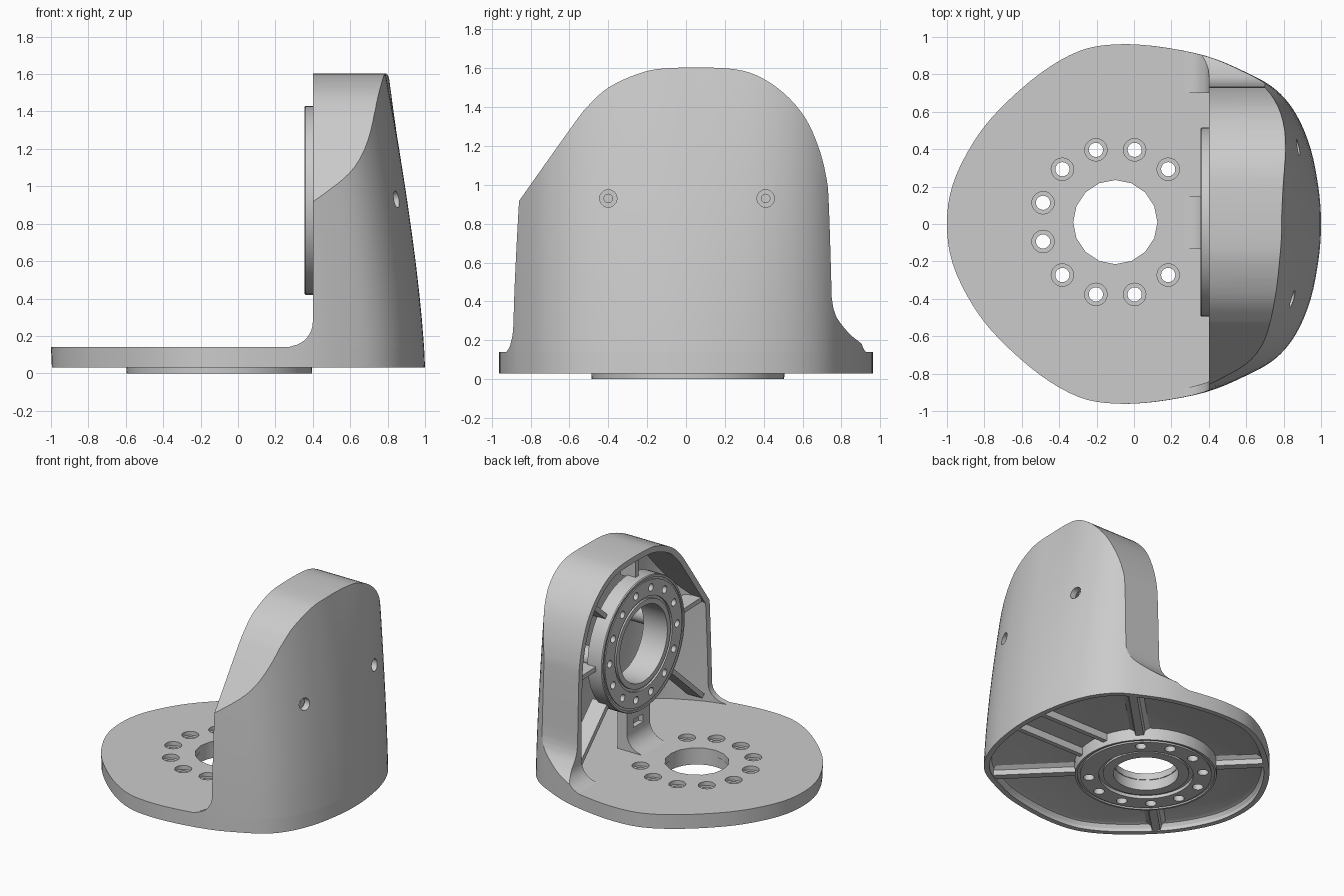
import bpy, bmesh
from math import sin, cos, pi, radians
from mathutils import Vector

cube = bpy.data.objects.get("Cube")
if cube:
    bpy.data.objects.remove(cube, do_unlink=True)

grey = bpy.data.materials.new("light grey")
grey.use_nodes = True
grey.diffuse_color = (0.6, 0.6, 0.6, 1)
grey.node_tree.nodes["Principled BSDF"].inputs["Base Color"].default_value = (0.6, 0.6, 0.6, 1)
parts = []


def place(pts, axis, h):
    """Put a 2D outline in the plane across the axis, at height h."""
    if axis == "x":
        return [(h, u, v) for u, v in pts]
    if axis == "y":
        return [(u, h, v) for u, v in pts]
    return [(u, v, h) for u, v in pts]


def solid(name, lofts, closed=False):
    """One object from lofts, each a list of matching vertex rings."""
    bm = bmesh.new()
    for rings in lofts:
        vs = [[bm.verts.new(p) for p in r] for r in rings]
        n = len(vs[0])
        for k in range(len(vs) if closed else len(vs) - 1):
            a, b = vs[k], vs[(k + 1) % len(vs)]
            for i in range(n):
                j = (i + 1) % n
                bm.faces.new((a[i], a[j], b[j], b[i]))
        if not closed:
            bm.faces.new(vs[0])
            bm.faces.new(vs[-1])
    bmesh.ops.recalc_face_normals(bm, faces=bm.faces)
    me = bpy.data.meshes.new(name)
    bm.to_mesh(me)
    bm.free()
    me.materials.append(grey)
    ob = bpy.data.objects.new(name, me)
    bpy.context.collection.objects.link(ob)
    parts.append(ob)
    return ob


def prism(pts, axis, a, b):
    return [place(pts, axis, a), place(pts, axis, b)]


def combine(target, tool, op="DIFFERENCE"):
    """Apply a boolean and discard the tool."""
    mod = target.modifiers.new("cut", "BOOLEAN")
    mod.object, mod.operation, mod.solver = tool, op, "EXACT"
    deps = bpy.context.evaluated_depsgraph_get()
    me = bpy.data.meshes.new_from_object(target.evaluated_get(deps))
    target.modifiers.clear()
    target.data = me
    parts.remove(tool)
    bpy.data.objects.remove(tool, do_unlink=True)


def circle(c, r, n=32):
    return [(c[0] + r * cos(2 * pi * i / n), c[1] + r * sin(2 * pi * i / n)) for i in range(n)]


def smooth(pts, closed, steps=4):
    """Catmull-Rom curve through the points."""
    p = [Vector(q) for q in pts]
    n, out = len(p), []
    for i in range(n if closed else n - 1):
        ids = [i - 1, i, i + 1, i + 2]
        a, b, c, d = (p[k % n] if closed else p[min(max(k, 0), n - 1)] for k in ids)
        for s in range(steps):
            t = s / steps
            out.append(tuple(0.5 * (2 * b + (c - a) * t + (2 * a - 5 * b + 4 * c - d) * t * t
                                    + (3 * b - a - 3 * c + d) * t ** 3)))
    return out if closed else out + [tuple(p[-1])]


def inset(pts, d):
    n = len(pts)
    area = sum(pts[i - 1][0] * pts[i][1] - pts[i][0] * pts[i - 1][1] for i in range(n))
    out = []
    for i in range(n):
        t = (Vector(pts[(i + 1) % n]) - Vector(pts[i - 1])).normalized() * (1 if area > 0 else -1)
        out.append((pts[i][0] - t.y * d, pts[i][1] + t.x * d))
    return out


def reach(c, ang, poly):
    """Distance from c to the polygon along an angle."""
    dx, dy = cos(ang), sin(ang)
    for i in range(len(poly)):
        ax, ay = poly[i - 1][0] - c[0], poly[i - 1][1] - c[1]
        bx, by = poly[i][0] - c[0], poly[i][1] - c[1]
        sa, sb = dx * ay - dy * ax, dx * by - dy * bx
        if sa * sb <= 0 and sa != sb:
            t = sa / (sa - sb)
            r = (ax + t * (bx - ax)) * dx + (ay + t * (by - ay)) * dy
            if r > 0:
                return r
    return 0.6


def spoke(c, ang, r0, r1, w):
    d, s = Vector((cos(ang), sin(ang))), Vector((-sin(ang), cos(ang))) * w
    c = Vector(c)
    return [tuple(q) for q in (c + d * r0 - s, c + d * r1 - s, c + d * r1 + s, c + d * r0 + s)]


def lean(y, z):
    """Backward slope of the shell, easing off toward the left side."""
    t = min(max(y / 0.75, 0), 1)
    ease = 1 - 0.6 * t * t * (3 - 2 * t)
    return 0.21 * ease * (max(z - 0.03, 0) / 1.57) ** 1.4


def leaning(pts, levels):
    return [[(x - lean(y, z), y, z) for x, y in pts] for z in levels]


def lathe(profile, c, axis):
    return [place(circle(c, r, 48), axis, h) for r, h in profile]


# Plan outline and upright side outline
half = [(-0.965, 0.21), (-0.86, 0.43), (-0.72, 0.61), (-0.5, 0.805), (-0.29, 0.925), (-0.1, 0.96),
        (0.12, 0.95), (0.38, 0.9), (0.58, 0.82), (0.75, 0.725), (0.865, 0.59), (0.945, 0.4), (0.988, 0.18)]
outline = smooth([(-0.995, 0)] + half + [(1, 0)] + [(x, -y) for x, y in reversed(half)], True)
inner_outline = inset(outline, 0.045)
crown = smooth([(-0.85, 0.93), (-0.58, 1.31), (-0.5, 1.41), (-0.4, 1.5), (-0.25, 1.57), (-0.1, 1.6),
                (0.2, 1.6), (0.36, 1.565), (0.5, 1.475), (0.61, 1.35), (0.68, 1.2), (0.72, 1.05),
                (0.735, 0.9), (0.75, 0.42)], False)
flare = smooth([(0.757, 0.37), (0.78, 0.31), (0.84, 0.235), (0.9, 0.185), (0.955, 0.14)], False)
side = [(-1.1, 0.1), (-1.1, 0.58)] + crown + flare + [(0.97, 0.1)]
inner_side = [(-1.05, 0.1), (-1.05, 0.58)] + inset(crown, 0.045)[1:-1] + [(0.7, 0.4), (0.7, 0.1)]
rib_limit = [(max(y, -0.79), max(z, 0.13)) for y, z in inner_side]
levels = [0.14 + 1.51 * i / 10 for i in range(11)]

# Upright shell with a fillet at its foot, hollow toward the plate
shell = solid("upright_shell", [leaning(outline, levels)])
combine(shell, solid("side_tool", [prism(side, "x", 0.2, 1.2)]), "INTERSECT")
fillet = [(0.27 + 0.13 * sin(a), 0.275 - 0.13 * cos(a)) for a in [radians(10 * i) for i in range(10)]]
fillet[0] = (0.27, 0.14)
foot = [(0.27, 0.1)] + fillet + [(0.4, 1.7), (1.2, 1.7), (1.2, 0.1)]
combine(shell, solid("foot_tool", [prism(foot, "y", -1.2, 1.2)]), "INTERSECT")
cavity = solid("cavity_tool", [leaning(inner_outline, [0.12] + levels[1:])])
combine(cavity, solid("cavity_side", [prism(inner_side, "x", 0.15, 1.3)]), "INTERSECT")
combine(shell, cavity)
screws = [(-0.4, 0.93), (0.41, 0.93)]
combine(shell, solid("screw_tool", [prism(circle(c, 0.045, 20), "x", 0.7, 1.2) for c in screws]))

# Base plate, hollow below with a rounded pocket, and counterbored holes
hub = (-0.1, 0.01)
base = solid("base_plate", [leaning(outline, [0.03, 0.14])])
pocket = [(0.035, -0.1), (0.04, 0.055), (0.055, 0.08), (0.08, 0.09)]
combine(base, solid("pocket_tool", [[place(inset(outline, d), "z", z) for d, z in pocket]
                                    ]))
spots = [(hub[0] + 0.4 * cos(a), hub[1] + 0.4 * sin(a)) for a in
         [radians(45 + 30 * i) for i in range(10)]]
combine(base, solid("bore_tool", [prism(circle(hub, 0.225, 16), "z", -0.1, 0.3)]
                    + [prism(circle(c, 0.038, 20), "z", -0.1, 0.3) for c in spots]))
combine(base, solid("counterbore_tool", [prism(circle(c, 0.06, 20), "z", 0.11, 0.3) for c in spots]))

# Hub ring under the base
hub_ring = solid("base_hub_ring", [lathe(
    [(0.228, 0.09), (0.228, 0.01), (0.3, 0.01), (0.3, 0.025), (0.33, 0.025), (0.33, 0),
     (0.46, 0), (0.46, 0.012), (0.48, 0.012), (0.48, 0), (0.495, 0), (0.5, 0.09)], hub, "z")], True)
combine(hub_ring, solid("hub_holes", [prism(circle(c, 0.038, 20), "z", -0.1, 0.3) for c in spots]))

# Stiffening ribs under the base and the cable channel
ribs = []
for deg in (45, 135, 225, 315):
    a = radians(deg)
    r = reach(hub, a, inner_outline) + 0.01
    ribs.append([place(spoke(hub, a, 0.48, r, w), "z", z)
                 for w, z in ((0.028, 0.035), (0.038, 0.07), (0.07, 0.091))])
for y in (-0.12, 0.14):
    ribs.append(prism(spoke((hub[0], y), 0, 0.48, 1.06, 0.018), "z", 0.035, 0.091))
solid("base_ribs", ribs)

# Mounting ring on the upright
mount = (0.01, 0.925)
ring = solid("upright_mount_ring", [lathe(
    [(0.29, 0.56), (0.29, 0.355), (0.33, 0.355), (0.33, 0.37), (0.35, 0.37), (0.35, 0.355),
     (0.47, 0.355), (0.47, 0.362), (0.485, 0.362), (0.485, 0.355), (0.5, 0.355), (0.505, 0.362),
     (0.505, 0.48), (0.34, 0.48), (0.34, 0.56)], mount, "x")], True)
bolts = [(mount[0] + 0.41 * cos(2 * pi * i / 14), mount[1] + 0.41 * sin(2 * pi * i / 14)) for i in range(14)]
combine(ring, solid("bolt_tool", [prism(circle(c, 0.028, 16), "x", 0.3, 0.44) for c in bolts]))

# Webs from the ring to the shell
webs = []
for deg in (90, 42, -2, -45, 178, 222):
    a = radians(deg)
    webs.append(prism(spoke(mount, a, 0.49, reach(mount, a, rib_limit) + 0.01, 0.018), "x", 0.41, 0.54))
solid("ring_webs", webs)

# Screw posts behind the shell, each with a pilot hole
posts = solid("screw_posts", [prism(circle(c, 0.075, 24), "x", 0.47, 0.8) for c in screws])
combine(posts, solid("pilot_tool", [prism(circle(c, 0.022, 16), "x", 0.7, 0.9) for c in screws]))

# Centre support under the ring, with a cable slot
pad = solid("centre_support", [prism(fillet + [(0.4, 0.46), (0.48, 0.46), (0.48, 0.14)], "y", -0.13, 0.15)])
combine(pad, solid("slot_tool", [prism([(-0.05, 0.29), (0.07, 0.29), (0.07, 0.35), (-0.05, 0.35)], "x", 0.3, 0.44)]))

# Smooth curved walls, keep edges sharp
bpy.ops.object.select_all(action="DESELECT")
for ob in parts:
    ob.select_set(True)
bpy.context.view_layer.objects.active = shell
bpy.ops.object.shade_smooth_by_angle(angle=radians(28))
